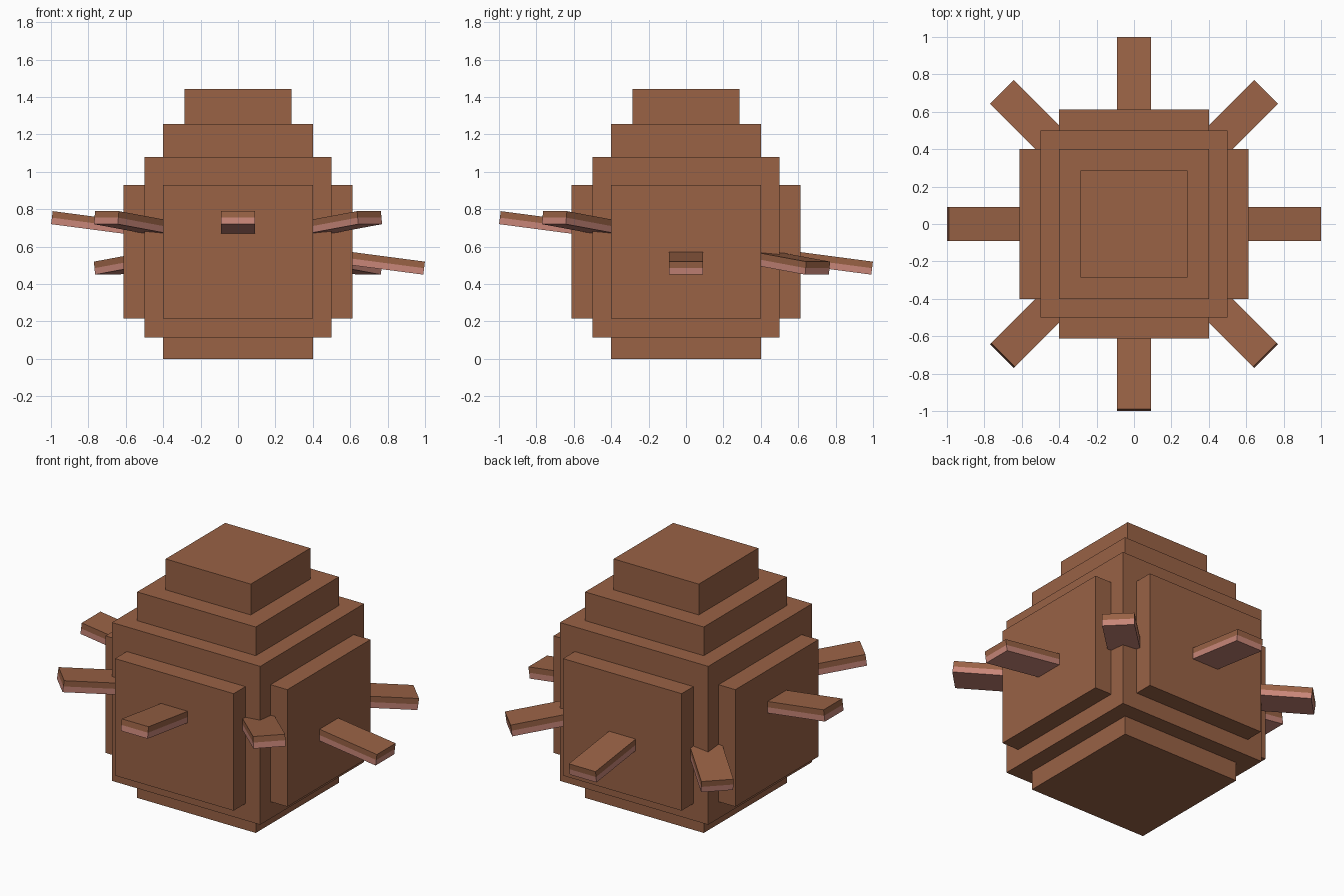
import bpy
import bmesh
from math import radians, cos, sin
from mathutils import Matrix, Vector

cube = bpy.data.objects.get("Cube")
if cube:
    bpy.data.objects.remove(cube, do_unlink=True)


def make_material(name, rgb):
    mat = bpy.data.materials.new(name)
    mat.use_nodes = True
    color = (*rgb, 1.0)
    mat.diffuse_color = color
    mat.node_tree.nodes["Principled BSDF"].inputs["Base Color"].default_value = color
    return mat


brown = make_material("brown", (0.319, 0.122, 0.06))
pink = make_material("dusty pink", (0.578, 0.238, 0.188))


def box(name, lo, hi, mat, matrix=None):
    """Flat-shaded box between two corners, optionally placed by a matrix."""
    lo, hi = Vector(lo), Vector(hi)
    bm = bmesh.new()
    bmesh.ops.create_cube(bm, size=1)
    bmesh.ops.scale(bm, vec=hi - lo, verts=bm.verts)
    bmesh.ops.translate(bm, vec=(lo + hi) / 2, verts=bm.verts)
    mesh = bpy.data.meshes.new(name)
    bm.to_mesh(mesh)
    bm.free()
    mesh.materials.append(mat)
    obj = bpy.data.objects.new(name, mesh)
    bpy.context.collection.objects.link(obj)
    if matrix:
        obj.matrix_world = matrix
    return obj


# Stepped body: name, half width in x, half width in y, bottom, top
for name, hx, hy, z0, z1 in [
    ("base", 0.4, 0.4, 0.0, 0.12),
    ("body", 0.5, 0.5, 0.115, 1.08),
    ("side_panels", 0.613, 0.4, 0.217, 0.93),
    ("front_back_panels", 0.4, 0.613, 0.217, 0.93),
    ("shoulder_step", 0.4, 0.4, 1.07, 1.255),
    ("top_step", 0.287, 0.287, 1.25, 1.443),
]:
    box(name, (-hx, -hy, z0), (hx, hy, z1), brown)

# Eight arms: front and right ones tilt up, back and left ones tilt down
WIDTH, HALF_THICK, LENGTH, TIP = 0.09, 0.035, 0.55, 0.995
for name, heading, up in [
    ("left_arm", 0, False),
    ("back_left_arm", 45, False),
    ("back_arm", 90, False),
    ("back_right_arm", 135, False),
    ("right_arm", 180, True),
    ("front_right_arm", 225, True),
    ("front_arm", 270, True),
    ("front_left_arm", 315, True),
]:
    angle = radians(heading)
    tip = Vector((TIP * cos(angle), TIP * sin(angle), 0.755 if up else 0.485))
    tilt = radians(-7.5 if up else 7.5)
    place = (Matrix.Translation(tip) @ Matrix.Rotation(angle, 4, "Z")
             @ Matrix.Rotation(tilt, 4, "Y"))
    box(name + "_upper", (-LENGTH, -WIDTH, 0), (0, WIDTH, HALF_THICK), brown, place)
    box(name + "_lower", (-LENGTH, -WIDTH, -HALF_THICK), (0, WIDTH, 0), pink, place)
